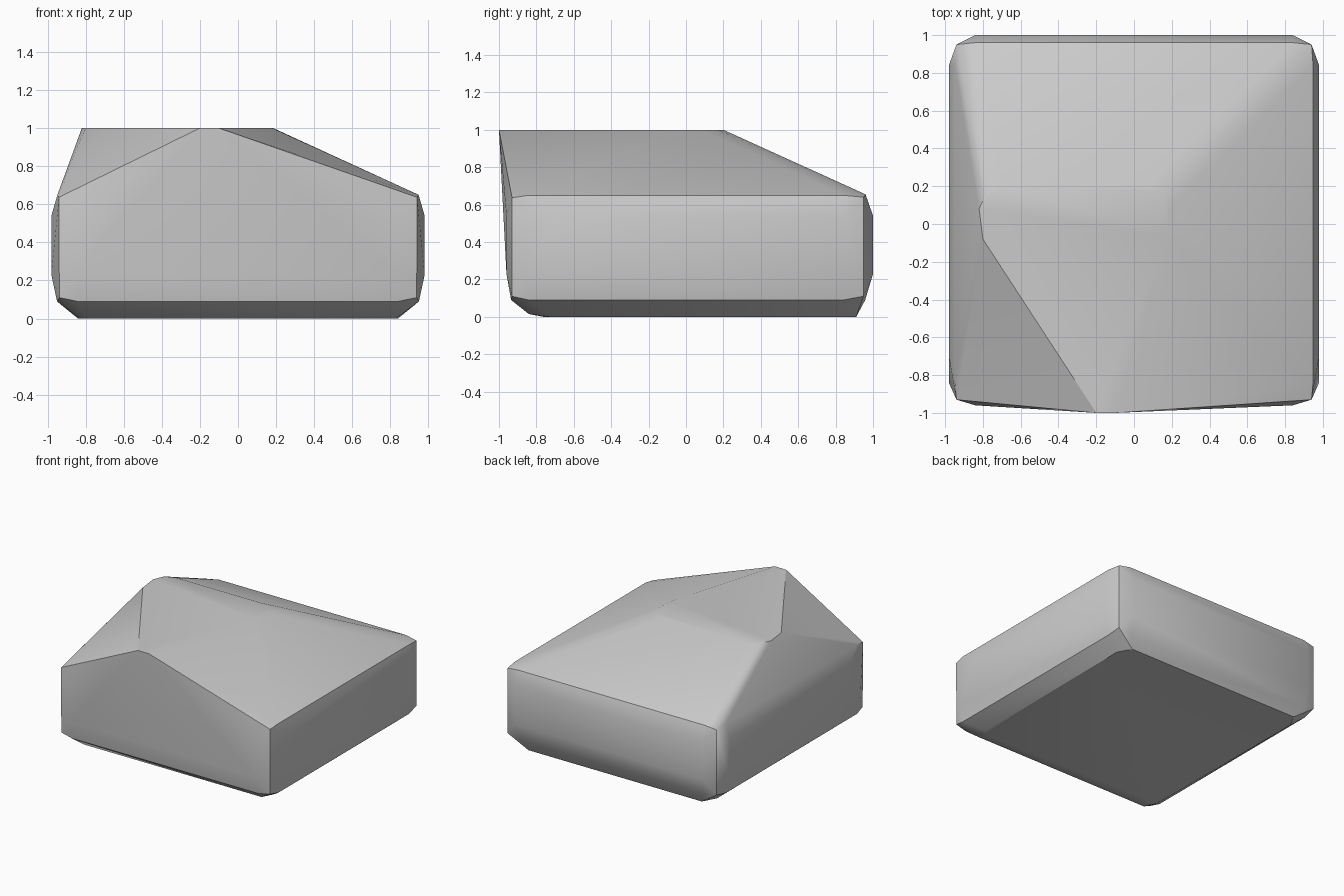
import bpy, bmesh

if "Cube" in bpy.data.objects:
    bpy.data.objects.remove(bpy.data.objects["Cube"])

# Flat plateau outline at z = 1, reaching the front in a narrow nose
plateau = [(-.82, .08), (-.78, .17), (-.70, .20), (.07, .20), (.16, .17),
           (.185, .08), (.18, -.06), (-.10, -1), (-.20, -1), (-.80, -.08)]

# Right half of the softly bevelled block, mirrored across x
half = [
    # underside
    (.84, .80, 0), (.78, .91, 0), (.83, -.72, 0), (.77, -.76, 0), (.80, -.84, .015),
    # lower edge
    (.95, .84, .09), (.95, -.84, .09), (.84, .958, .09), (.84, -.935, .09),
    (.94, .948, .11), (.938, -.93, .11),
    # walls
    (.98, .84, .23), (.98, -.84, .23), (.84, 1, .23), (.84, -.96, .23),
    (.98, .84, .54), (.98, -.70, .54), (.84, 1, .54), (.84, -.96, .54),
    # shoulder
    (.948, .84, .65), (.948, -.84, .65), (.84, .96, .655),
    (.94, .95, .64), (.94, -.93, .637)]

# Wrap all the points in one convex skin
bm = bmesh.new()
for x, y in plateau:
    bm.verts.new((x, y, 1))
for x, y, z in half:
    bm.verts.new((x, y, z))
    bm.verts.new((-x, y, z))
res = bmesh.ops.convex_hull(bm, input=bm.verts[:])
loose = [v for v in bm.verts if not v.link_faces]
bmesh.ops.delete(bm, geom=loose, context='VERTS')
bmesh.ops.dissolve_limit(bm, angle_limit=.01, verts=bm.verts[:], edges=bm.edges[:])
bmesh.ops.recalc_face_normals(bm, faces=bm.faces[:])

mesh = bpy.data.meshes.new("faceted_rock")
bm.to_mesh(mesh)
bm.free()
rock = bpy.data.objects.new("faceted_rock", mesh)
bpy.context.collection.objects.link(rock)

# Soft shading over the bevels, sharp at the strong ridges
bpy.context.view_layer.objects.active = rock
rock.select_set(True)
bpy.ops.object.shade_smooth_by_angle(angle=.5)
